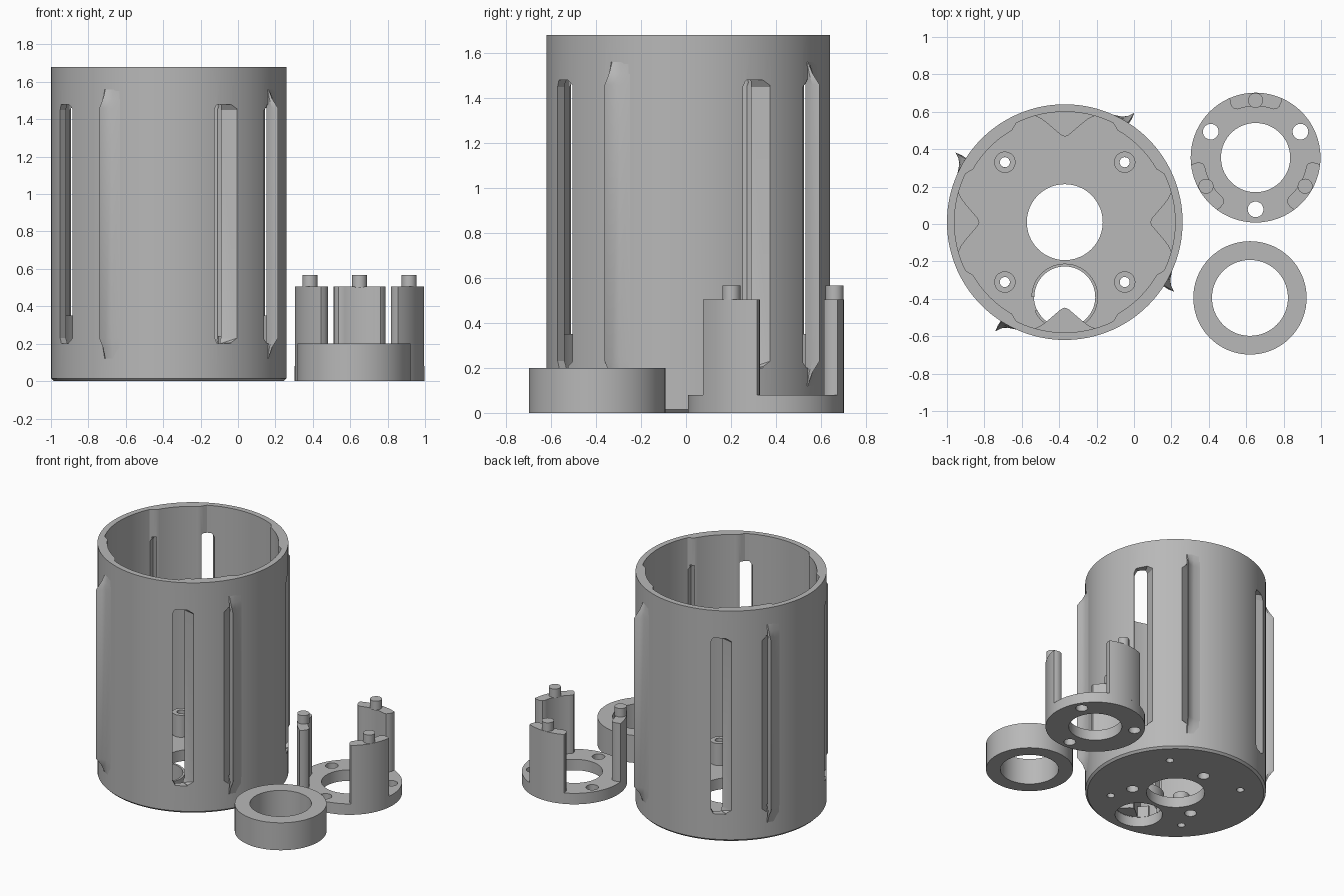
import bpy, bmesh
from math import sin, cos, radians

if "Cube" in bpy.data.objects:
    bpy.data.objects.remove(bpy.data.objects["Cube"], do_unlink=True)

grey = bpy.data.materials.new("plain grey")
grey.use_nodes = True
COLOUR = (0.48, 0.48, 0.48, 1)
grey.diffuse_color = COLOUR
grey.node_tree.nodes["Principled BSDF"].inputs["Base Color"].default_value = COLOUR

CUP = (-0.37, 0.01)
WELL = (-0.37, -0.39)
CARRIER = (0.65, 0.355)
RING = (0.62, -0.395)


def polar(a, r, c=(0, 0)):
    return (c[0] + r * cos(radians(a)), c[1] + r * sin(radians(a)))


def arc(r, a0, a1, n, c=(0, 0)):
    return [polar(a0 + (a1 - a0) * i / n, r, c) for i in range(n + 1)]


def circle(r, c=(0, 0), n=48):
    return arc(r, 0, 360, n, c)[:-1]


def turn(pts, a, c):
    ca, sa = cos(radians(a)), sin(radians(a))
    return [(c[0] + x * ca - y * sa, c[1] + x * sa + y * ca) for x, y in pts]


def finish(name, bm):
    bmesh.ops.recalc_face_normals(bm, faces=bm.faces)
    me = bpy.data.meshes.new(name)
    bm.to_mesh(me)
    bm.free()
    me.materials.append(grey)
    ob = bpy.data.objects.new(name, me)
    bpy.context.collection.objects.link(ob)
    return ob


def loft(name, layers):
    """Closed solid through a stack of (outline, z) layers."""
    bm = bmesh.new()
    rows = [[bm.verts.new((x, y, z)) for x, y in pts] for pts, z in layers]
    n = len(rows[0])
    for lo, hi in zip(rows, rows[1:]):
        for i in range(n):
            j = (i + 1) % n
            bm.faces.new((lo[i], lo[j], hi[j], hi[i]))
    bm.faces.new(rows[0][::-1])
    bm.faces.new(rows[-1])
    return finish(name, bm)


def prism(name, pts, z0, z1):
    return loft(name, [(pts, z0), (pts, z1)])


def tube(name, c, r_in, r_out, z0, z1, n=64):
    bm = bmesh.new()
    prof = [(r_in, z0), (r_out, z0), (r_out, z1), (r_in, z1)]
    rows = [[bm.verts.new((*p, z)) for p in circle(r, c, n)] for r, z in prof]
    for k in range(4):
        a, b = rows[k], rows[(k + 1) % 4]
        for i in range(n):
            j = (i + 1) % n
            bm.faces.new((a[i], a[j], b[j], b[i]))
    return finish(name, bm)


def cut(ob, cutters):
    bpy.context.view_layer.objects.active = ob
    for c in cutters:
        c.hide_render = True
        m = ob.modifiers.new("cut", 'BOOLEAN')
        m.operation, m.solver, m.object = 'DIFFERENCE', 'EXACT', c
        bpy.ops.object.modifier_apply(modifier=m.name)
        bpy.data.objects.remove(c, do_unlink=True)


# Cup body with a small chamfer under the floor
body = loft("cup_body", [(circle(0.615, CUP, 120), 0), (circle(0.63, CUP, 120), 0.015),
                         (circle(0.63, CUP, 120), 1.68)])


# Inside of the cup: wide at the four sides, thicker wall on the diagonals
def inner_radius(a):
    off = abs((a + 45) % 90 - 45)
    t = min(max((off - 26) / 4, 0), 1)
    return 0.59 - 0.024 * t


cutters = [prism("bore", [polar(a, inner_radius(a), CUP) for a in range(0, 360, 2)], 0.08, 1.9)]

# Floor openings: centre, offset well, screw holes and blind peg sockets
cutters.append(prism("centre_hole", circle(0.203, CUP), -0.1, 0.2))
cutters.append(prism("well_hole", circle(0.165, WELL), -0.1, 0.2))
for a in range(45, 360, 90):
    cutters.append(prism("screw_hole", circle(0.027, polar(a, 0.453, CUP), 20), -0.1, 0.2))
for a in (90, 210, 330):
    cutters.append(prism("peg_socket", circle(0.042, polar(a, 0.305, CUP), 24), -0.1, 0.06))


# Slanted vents through the wall, pinched at both ends
def vent(corners, a):
    mid = sum(c[0] for c in corners) / 4
    full = [polar(t + a, r, CUP) for t, r in corners]
    thin = [polar(mid + (t - mid) * 0.6 + a, r, CUP) for t, r in corners]
    return loft("vent", [(thin, 0.2), (full, 0.23), (full, 1.45), (thin, 1.48)])


for a in range(0, 360, 90):
    cutters.append(vent([(-66.5, 0.65), (-53, 0.65), (-63, 0.55), (-71, 0.55)], a))
    cutters.append(vent([(-37.5, 0.65), (-33.5, 0.65), (-20, 0.55), (-28, 0.55)], a))
cut(body, cutters)


# Scoop blades beside the vents, sinking into the wall at both ends
def blade(lift):
    shape = [(-32, 0.615), (-33, 0.63 + lift * 0.45), (-32.5, 0.63 + lift),
             (-30.8, 0.63 + lift * 0.5), (-28.5, 0.63 + lift * 0.2),
             (-24, 0.629), (-25, 0.615)]
    return [polar(t, r) for t, r in shape]


for k in range(4):
    rows = [(0.12, 0.0), (0.18, 0.025), (0.23, 0.062), (1.46, 0.062), (1.51, 0.025), (1.56, 0.0)]
    loft(f"scoop_blade_{k + 1}", [(turn(blade(h), 90 * k, CUP), z) for z, h in rows])

# Pointed inner ledges at the four sides
half = [(0.17, 0.573), (0.125, 0.552), (0.09, 0.525), (0.02, 0.465)]
ledge = [(0, 0.61)] + half + [(0, 0.457)] + [(-x, y) for x, y in half[::-1]]
for k in range(4):
    prism(f"inner_ledge_{k + 1}", turn(ledge, 90 * k, CUP), 0.078, 0.35)

# Screw bosses and the split collar round the well
for k in range(4):
    tube(f"screw_boss_{k + 1}", polar(45 + 90 * k, 0.453, CUP), 0.027, 0.057, 0.075, 0.24, 28)
prism("well_collar", arc(0.178, -155, 180, 48, WELL) + arc(0.163, 180, -155, 48, WELL), 0.075, 0.16)

# Carrier plate with three holes
plate = tube("carrier_plate", CARRIER, 0.185, 0.347, 0, 0.08, 72)
cut(plate, [prism("plate_hole", circle(0.042, polar(a, 0.277, CARRIER), 28), -0.1, 0.2)
            for a in (30, 150, 270)])

# Carrier posts: curved pillars with rounded inner corners, each with a peg
post = arc(0.347, -23.5, 23.5, 14)
post += [polar(25, 0.325), polar(25, 0.3), polar(23.5, 0.283)]
post += arc(0.275, 20, -20, 12)
post += [polar(-23.5, 0.283), polar(-25, 0.3), polar(-25, 0.325)]
for k, a in enumerate((90, 210, 330)):
    prism(f"carrier_post_{k + 1}", turn(post, a, CARRIER), 0.078, 0.505)
    prism(f"carrier_peg_{k + 1}", circle(0.04, polar(a, 0.306, CARRIER), 28), 0.5, 0.567)

# Spacer ring
tube("spacer_ring", RING, 0.203, 0.303, 0, 0.2, 72)

# Smooth curves, sharp edges
for ob in [o for o in bpy.context.collection.objects if o.type == 'MESH']:
    bpy.ops.object.select_all(action='DESELECT')
    ob.select_set(True)
    bpy.context.view_layer.objects.active = ob
    bpy.ops.object.shade_smooth_by_angle(angle=radians(30))
